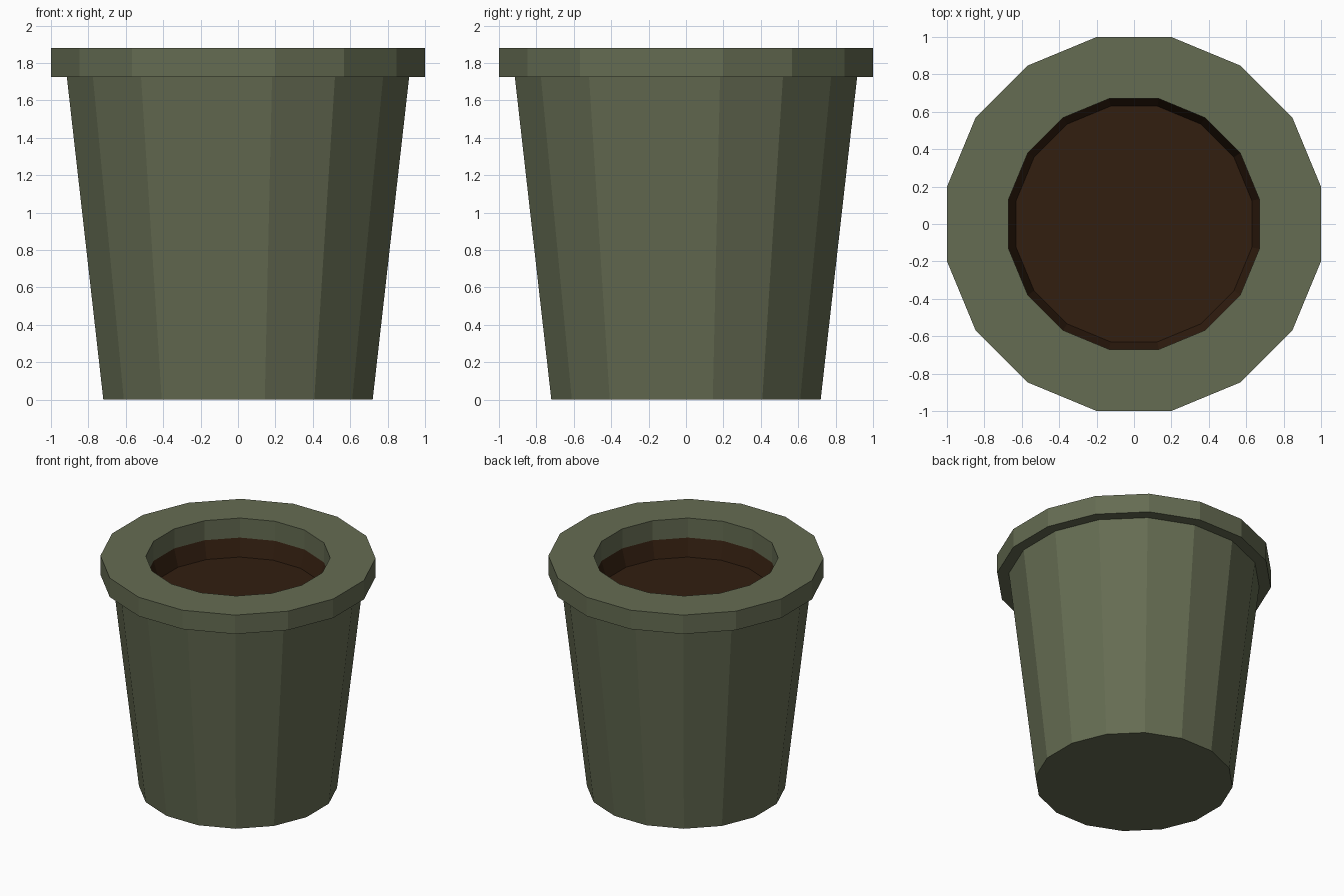
import bpy, bmesh
from math import pi, cos, sin

if "Cube" in bpy.data.objects:
    bpy.data.objects.remove(bpy.data.objects["Cube"])

SIDES = 16


def material(name, rgb):
    m = bpy.data.materials.new(name)
    m.diffuse_color = (*rgb, 1)
    m.use_nodes = True
    m.node_tree.nodes["Principled BSDF"].inputs["Base Color"].default_value = m.diffuse_color
    return m


def lathe(name, profile, mat, cap_start=False, cap_end=False):
    """Spin (flat-to-centre distance, z) pairs into a faceted surface."""
    bm = bmesh.new()
    rings = []
    for a, z in profile:
        r = a / cos(pi / SIDES)
        angles = [(k + 0.5) * 2 * pi / SIDES for k in range(SIDES)]
        rings.append([bm.verts.new((r * cos(t), r * sin(t), z)) for t in angles])
    for lo, hi in zip(rings, rings[1:]):
        for k in range(SIDES):
            n = (k + 1) % SIDES
            bm.faces.new((lo[k], lo[n], hi[n], hi[k]))
    if cap_start:
        bm.faces.new(rings[0][::-1])
    if cap_end:
        bm.faces.new(rings[-1])
    mesh = bpy.data.meshes.new(name)
    bm.to_mesh(mesh)
    bm.free()
    mesh.materials.append(mat)
    obj = bpy.data.objects.new(name, mesh)
    bpy.context.collection.objects.link(obj)
    return obj


green = material("pot_green", (0.13, 0.15, 0.085))
brown = material("soil_brown", (0.032, 0.013, 0.005))

# Tapered body, overhanging rim and the inside wall of the rim
lathe("pot", [(0.72, 0), (0.915, 1.725), (1.0, 1.725), (1.0, 1.88),
              (0.67, 1.88), (0.67, 1.72)], green, cap_start=True)

# Sunken soil with a steep edge and flat floor
lathe("soil", [(0.67, 1.72), (0.63, 1.58)], brown, cap_end=True)
